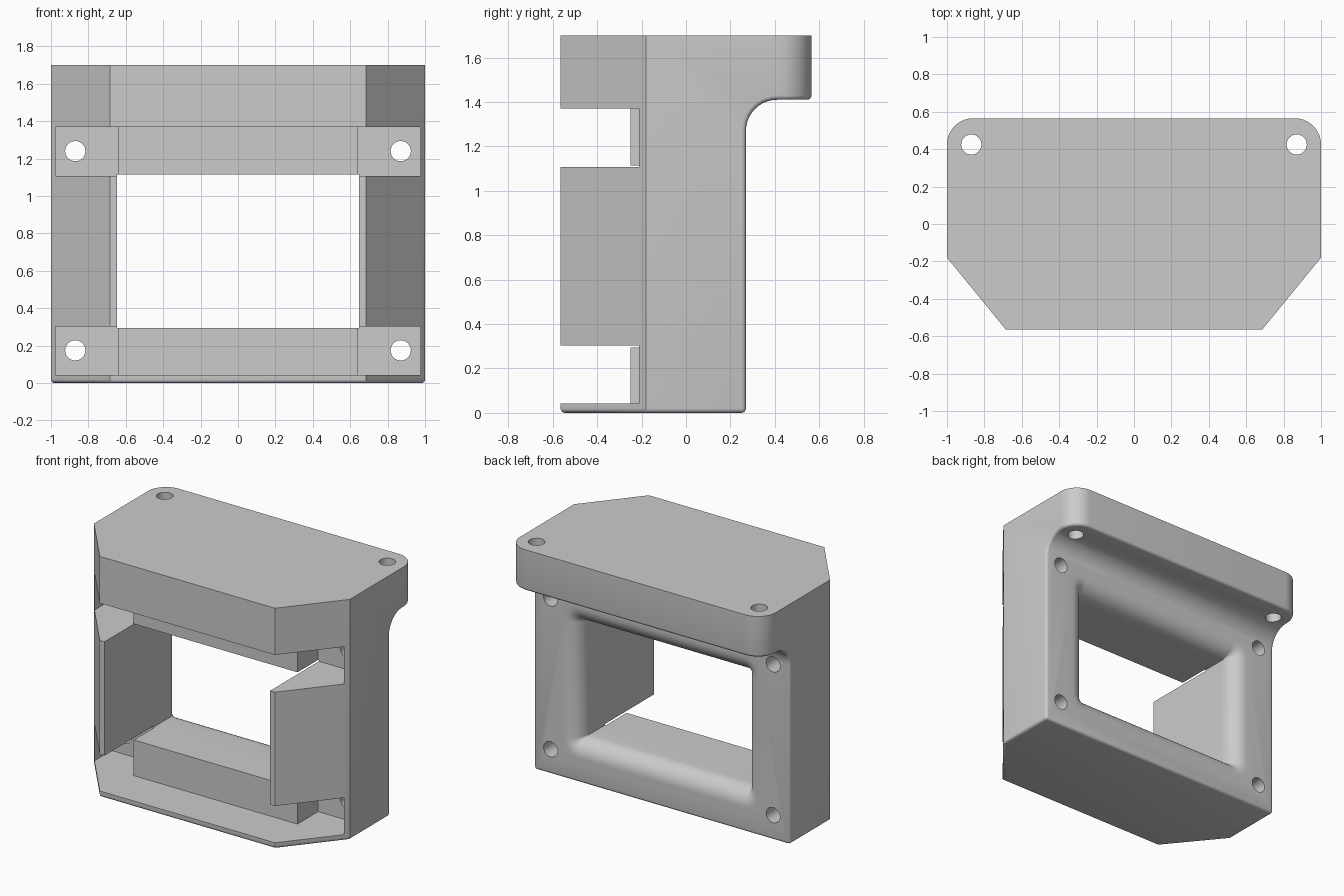
import bpy, bmesh, math
from mathutils import Vector

if "Cube" in bpy.data.objects:
    bpy.data.objects.remove(bpy.data.objects["Cube"])


def arc(cx, cy, r, a0, a1, n=10):
    return [(cx + r * math.cos(math.radians(a0 + (a1 - a0) * i / n)),
             cy + r * math.sin(math.radians(a0 + (a1 - a0) * i / n))) for i in range(n + 1)]


def loft(name, rings):
    """Closed solid through matching rings of 3D points."""
    bm = bmesh.new()
    loops = [[bm.verts.new(p) for p in ring] for ring in rings]
    n = len(loops[0])
    for a, b in zip(loops, loops[1:]):
        for i in range(n):
            j = (i + 1) % n
            bm.faces.new((a[i], a[j], b[j], b[i]))
    bm.faces.new(loops[0])
    bm.faces.new(loops[-1])
    bmesh.ops.recalc_face_normals(bm, faces=bm.faces)
    me = bpy.data.meshes.new(name)
    bm.to_mesh(me)
    bm.free()
    ob = bpy.data.objects.new(name, me)
    bpy.context.collection.objects.link(ob)
    return ob


def prism(name, pts, lo, hi, axis):
    """Extrude a 2D profile along x, y or z."""
    place = {'x': lambda p, t: (t, p[0], p[1]),
             'y': lambda p, t: (p[0], t, p[1]),
             'z': lambda p, t: (p[0], p[1], t)}[axis]
    return loft(name, [[place(p, t) for p in pts] for t in (lo, hi)])


def combine(ob, cutter, op='DIFFERENCE'):
    mod = ob.modifiers.new("cut", 'BOOLEAN')
    mod.operation, mod.object, mod.solver = op, cutter, 'EXACT'
    cutter.hide_render = True
    bpy.context.view_layer.objects.active = ob
    bpy.ops.object.modifier_apply(modifier=mod.name)
    bpy.data.objects.remove(cutter)


# Body: side profile with overhang fillet, trimmed by the top outline
side = [(-0.8, 0), (0.27, 0)] + arc(0.41, 1.27, 0.14, 180, 90) + [(0.8, 1.41), (0.8, 1.70), (-0.8, 1.70)]
body = prism("mount_body", side, -1.2, 1.2, 'x')
plan = [(-1, -0.18), (-0.685, -0.565), (0.685, -0.565), (1, -0.18)] \
    + arc(0.86, 0.425, 0.14, 0, 90) + arc(-0.86, 0.425, 0.14, 90, 180)
combine(body, prism("outline", plan, -0.3, 2.0, 'z'), 'INTERSECT')

# Small rounding on the bottom, rear and overhang edges
bm = bmesh.new()
bm.from_mesh(body.data)
bmesh.ops.remove_doubles(bm, verts=bm.verts, dist=1e-5)
edges = []
for e in bm.edges:
    a, b = (v.co for v in e.verts)
    front_upright = abs(a.z - b.z) > 0.1 and max(a.y, b.y) < 0
    if e.calc_face_angle(0) > 0.6 and max(a.z, b.z) < 1.69 and not front_upright:
        edges.append(e)
bmesh.ops.bevel(bm, geom=edges, offset=0.02, offset_type='OFFSET', segments=4,
                profile=0.5, affect='EDGES', clamp_overlap=True)
bm.to_mesh(body.data)
bm.free()

# Window with a rounded-over rear rim
W, Z0, Z1, R, BACK = 0.647, 0.295, 1.115, 0.12, 0.27


def window_ring(d, y):
    r = d + 0.003
    x, lo, hi = W - 0.003, Z0 + 0.003, Z1 - 0.003
    pts = arc(x, hi, r, 0, 90, 6) + arc(-x, hi, r, 90, 180, 6) \
        + arc(-x, lo, r, 180, 270, 6) + arc(x, lo, r, 270, 360, 6)
    return [(px, y, pz) for px, pz in pts]


rings = [window_ring(0, -0.9)]
for i in range(11):
    t = math.pi / 2 * i / 10
    rings.append(window_ring(R * (1 - math.cos(t)), BACK - R + R * math.sin(t)))
rings.append(window_ring(R, 0.36))
combine(body, loft("window", rings))

# Two front slots, deeper at the ends
slot = [(-0.975, -0.9), (0.975, -0.9), (0.975, -0.02), (0.64, -0.02),
        (0.64, -0.25), (-0.64, -0.25), (-0.64, -0.02), (-0.975, -0.02)]
for lo, hi in ((0.043, 0.303), (1.107, 1.37)):
    combine(body, prism("slot", slot, lo, hi, 'z'))

# Bolt holes through the frame and through the overhang
for sx in (-0.87, 0.87):
    for z in (0.175, 1.24):
        combine(body, prism("frame_hole", arc(sx, z, 0.054, 0, 360 - 11.25, 31), -0.2, 0.5, 'y'))
    combine(body, prism("top_hole", arc(sx, 0.425, 0.054, 0, 360 - 11.25, 31), 1.2, 2.0, 'z'))

# Smooth shading with sharp edges kept
bpy.ops.object.select_all(action='DESELECT')
body.select_set(True)
bpy.context.view_layer.objects.active = body
bpy.ops.object.shade_smooth_by_angle(angle=math.radians(30))
